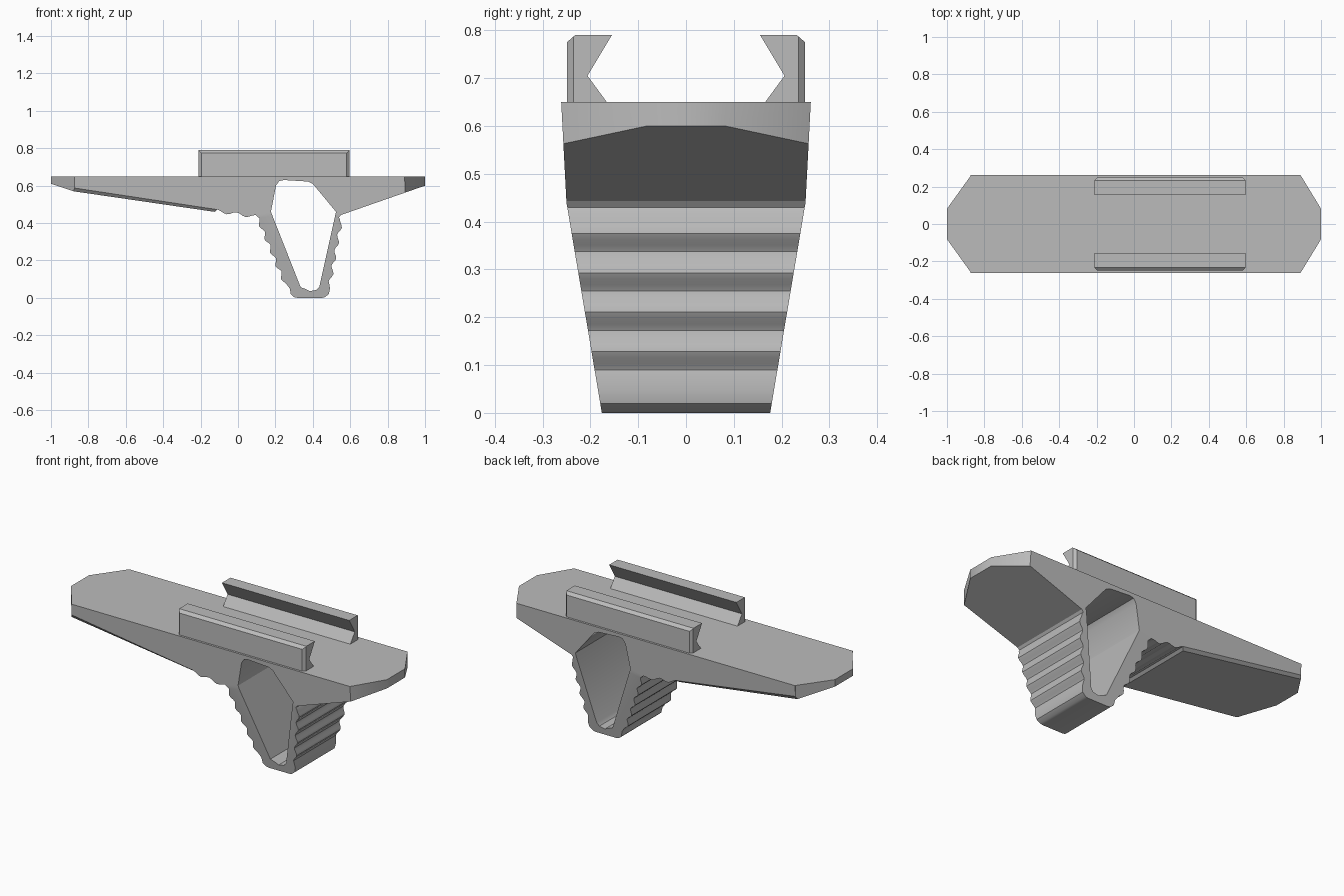
import bpy, bmesh, math
from mathutils import Vector

cube = bpy.data.objects.get("Cube")
if cube:
    bpy.data.objects.remove(cube, do_unlink=True)

grey = bpy.data.materials.new("plain_grey")
grey.use_nodes = True
GREY = (0.5, 0.5, 0.5, 1)
grey.diffuse_color = GREY
grey.node_tree.nodes["Principled BSDF"].inputs["Base Color"].default_value = GREY


def prism(name, points, axis, low, high):
    """Extrude a 2D outline along the x, y or z axis."""
    def place(p, d):
        return {"x": (d, p[0], p[1]), "y": (p[0], d, p[1]), "z": (p[0], p[1], d)}[axis]
    bm = bmesh.new()
    face = bm.faces.new([bm.verts.new(place(p, low)) for p in points])
    new = bmesh.ops.extrude_face_region(bm, geom=[face])["geom"]
    shift = Vector(place((0, 0), high - low))
    bmesh.ops.translate(bm, vec=shift, verts=[g for g in new if isinstance(g, bmesh.types.BMVert)])
    bmesh.ops.recalc_face_normals(bm, faces=bm.faces)
    mesh = bpy.data.meshes.new(name)
    bm.to_mesh(mesh)
    bm.free()
    mesh.materials.append(grey)
    obj = bpy.data.objects.new(name, mesh)
    bpy.context.collection.objects.link(obj)
    return obj


def activate(obj):
    bpy.ops.object.select_all(action="DESELECT")
    obj.select_set(True)
    bpy.context.view_layer.objects.active = obj


def cut(obj, cutter, operation):
    activate(obj)
    mod = obj.modifiers.new("cut", "BOOLEAN")
    mod.operation, mod.object, mod.solver = operation, cutter, "EXACT"
    bpy.ops.object.modifier_apply(modifier=mod.name)
    bpy.data.objects.remove(cutter, do_unlink=True)


def ribs(start, end, count, depth, steps=6):
    """Wavy line of finger ribs, bulging to the right of travel."""
    a, b = Vector(start), Vector(end)
    d = (b - a).normalized()
    side = Vector((d.y, -d.x))
    total = count * steps
    return [a.lerp(b, i / total) + side * depth * 0.5 * (1 - math.cos(2 * math.pi * i / steps))
            for i in range(total + 1)]


def bevel_edges(obj, rule, width):
    bm = bmesh.new()
    bm.from_mesh(obj.data)
    bm.normal_update()
    edges = [e for e in bm.edges if len(e.link_faces) == 2 and rule(e)]
    bmesh.ops.bevel(bm, geom=edges, offset=width, segments=1, affect="EDGES")
    bm.to_mesh(obj.data)
    bm.free()


# Side outline of deck and hollow leg, running clockwise from the top left
outline = [(-1, 0.65), (1, 0.65), (1, 0.60), (0.55, 0.443)]
outline += [(0.54, 0.43)]
outline += [p for p in ribs((0.545, 0.42), (0.485, 0.09), 4, -0.018)]
outline += [(0.492, 0.05), (0.485, 0.02), (0.465, 0.004), (0.45, 0),
            (0.32, 0), (0.30, 0.004), (0.282, 0.02), (0.277, 0.05)]
outline += [p for p in ribs((0.262, 0.07), (0.115, 0.425), 5, -0.018)]
outline += [p for p in ribs((0.095, 0.443), (-0.11, 0.472), 2, -0.018)]
outline += [(-0.125, 0.46), (-0.88, 0.57), (-1, 0.61)]
body = prism("deck_and_leg", outline, "y", -0.4, 0.4)

# Opening through the leg
opening = [(0.246, 0.63), (0.374, 0.622), (0.40, 0.61), (0.524, 0.46), (0.435, 0.06),
           (0.42, 0.043), (0.385, 0.036), (0.355, 0.05), (0.335, 0.057),
           (0.176, 0.46), (0.203, 0.60), (0.22, 0.625)]
cut(body, prism("opening_cutter", opening, "y", -0.5, 0.5), "DIFFERENCE")

# Tapered width and clipped ends
half = [(0.174, -0.02), (0.176, 0), (0.25, 0.44), (0.2615, 0.66)]
taper = half + [(-y, z) for y, z in reversed(half)]
cut(body, prism("taper_cutter", taper, "x", -1.2, 1.2), "INTERSECT")
plan = [(-1.001, 0.08), (-0.873, 0.258), (-0.873, 0.4), (0.89, 0.4), (0.89, 0.262), (1.001, 0.08)]
plan += [(x, -y) for x, y in reversed(plan)]
cut(body, prism("plan_cutter", plan, "z", -0.2, 1), "INTERSECT")


# Chamfer under the long side of the deck
def under_deck(e):
    n = [f.normal for f in e.link_faces]
    return (all(v.co.x < -0.11 and v.co.z < 0.6 for v in e.verts)
            and min(n[0].z, n[1].z) < -0.9 and max(abs(n[0].y), abs(n[1].y)) > 0.9)


bevel_edges(body, under_deck, 0.018)

# Pair of undercut mounting rails
rail = [(0.249, 0.645), (0.249, 0.775), (0.232, 0.79), (0.155, 0.79), (0.206, 0.705), (0.162, 0.645)]
rails = []
for name, sign in (("back_rail", 1), ("front_rail", -1)):
    obj = prism(name, [(sign * y, z) for y, z in rail], "x", -0.21, 0.595)
    bevel_edges(obj, lambda e: all(abs(v.co.y) > 0.248 for v in e.verts)
                and abs(e.verts[0].co.x - e.verts[1].co.x) < 0.01, 0.014)
    rails.append(obj)

for obj in [body] + rails:
    activate(obj)
    bpy.ops.object.shade_smooth_by_angle(angle=math.radians(32))
